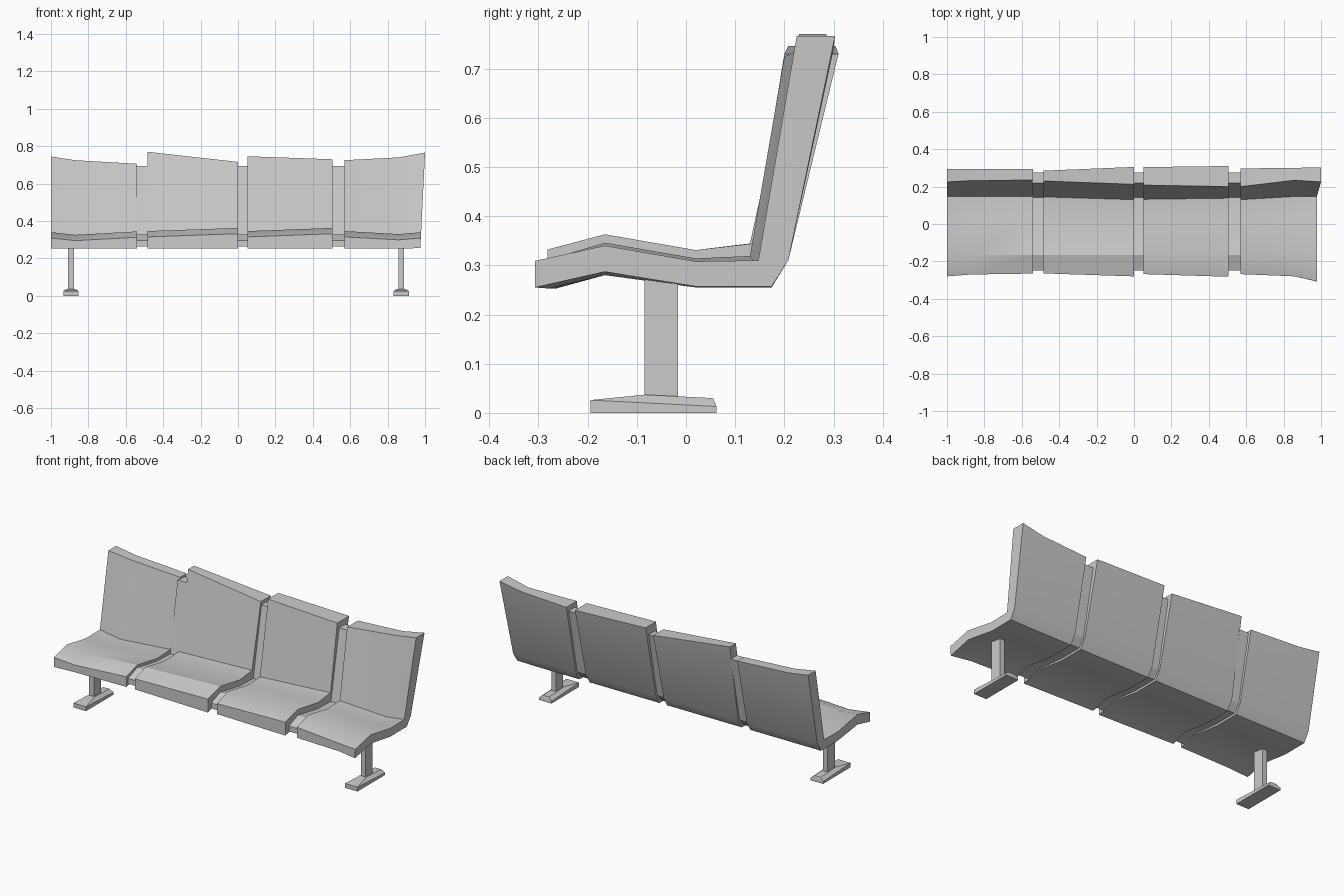
import bpy
import bmesh

if "Cube" in bpy.data.objects:
    bpy.data.objects.remove(bpy.data.objects["Cube"])


def loft(name, rings):
    """Skin a row of matching closed rings and cap both ends."""
    bm = bmesh.new()
    rows = [[bm.verts.new(p) for p in ring] for ring in rings]
    n = len(rows[0])
    for a, b in zip(rows, rows[1:]):
        for i in range(n):
            j = (i + 1) % n
            bm.faces.new((a[i], a[j], b[j], b[i]))
    bm.faces.new(rows[0])
    bm.faces.new(rows[-1][::-1])
    bmesh.ops.recalc_face_normals(bm, faces=bm.faces)
    mesh = bpy.data.meshes.new(name)
    bm.to_mesh(mesh)
    bm.free()
    ob = bpy.data.objects.new(name, mesh)
    bpy.context.collection.objects.link(ob)
    bpy.ops.object.select_all(action='DESELECT')
    ob.select_set(True)
    bpy.context.view_layer.objects.active = ob
    bpy.ops.object.shade_smooth_by_angle(angle=0.45)
    return ob


def section(x, front, hump, corner, top_in, top_out, top_z, lean=0.0, base=0.253, under=0.28, inset=0.0):
    """L-shaped slice of the bench; lean shifts the top outward in x."""
    prof = [
        (front, hump - 0.031), (-0.165, hump), (0.02, hump - 0.032),
        (corner, 0.31 + 1.5 * (hump - 0.34)),
        (top_in, top_z), (top_out, top_z),
        (0.208 - inset, 0.31), (0.174 - inset, base + 0.002),
        (0.02, base + 0.002), (-0.165, under), (front, base),
    ]
    return [(x + lean * (z - 0.255) / 0.51, y, z) for y, z in prof]


# Four seat shells: slices of (x, front, hump, corner, top_in, top_out, top_z)
seats = [
    [(-1.0, -0.28, 0.34, 0.146, 0.225, 0.295, 0.745),
     (-0.87, -0.27, 0.326, 0.146, 0.232, 0.295, 0.725),
     (-0.54, -0.265, 0.344, 0.146, 0.235, 0.295, 0.706)],
    [(-0.485, -0.264, 0.346, 0.145, 0.23, 0.285, 0.77),
     (0.0, -0.28, 0.363, 0.13, 0.212, 0.305, 0.716)],
    [(0.05, -0.268, 0.346, 0.132, 0.208, 0.304, 0.746),
     (0.505, -0.282, 0.363, 0.138, 0.2, 0.31, 0.73)],
    [(0.57, -0.268, 0.346, 0.13, 0.2, 0.297, 0.725),
     (0.86, -0.28, 0.33, 0.147, 0.234, 0.3, 0.74),
     (0.975, -0.307, 0.34, 0.147, 0.225, 0.303, 0.766, 0.025, 0.255, 0.287)],
]
for k, rows in enumerate(seats):
    loft(f"seat_shell_{k + 1}", [section(*r) for r in rows])

# Recessed joining strips between the shells
for k, (x0, x1) in enumerate([(-0.545, -0.48), (-0.005, 0.055), (0.5, 0.575)]):
    loft(f"joining_strip_{k + 1}", [
        section(x, -0.248, 0.328, 0.142, 0.218, 0.275, 0.695, 0, 0.265, 0.285, 0.012)
        for x in (x0, x1)])


def rect(cx, hw, y0, y1, z0, z1):
    return [(cx - hw, y0, z0), (cx + hw, y0, z0), (cx + hw, y1, z1), (cx - hw, y1, z1)]


# Two legs: a flat post on a sloped foot plate
for side, x in (("left", -0.893), ("right", 0.872)):
    loft(f"{side}_post", [rect(x, 0.015, -0.084, -0.016, 0.03, 0.03),
                          rect(x, 0.015, -0.084, -0.016, 0.285, 0.272)])
    loft(f"{side}_foot", [rect(x, 0.041, -0.194, 0.062, 0, 0),
                          rect(x, 0.041, -0.194, 0.062, 0.026, 0.013),
                          rect(x, 0.02, -0.084, 0.055, 0.037, 0.03)])
